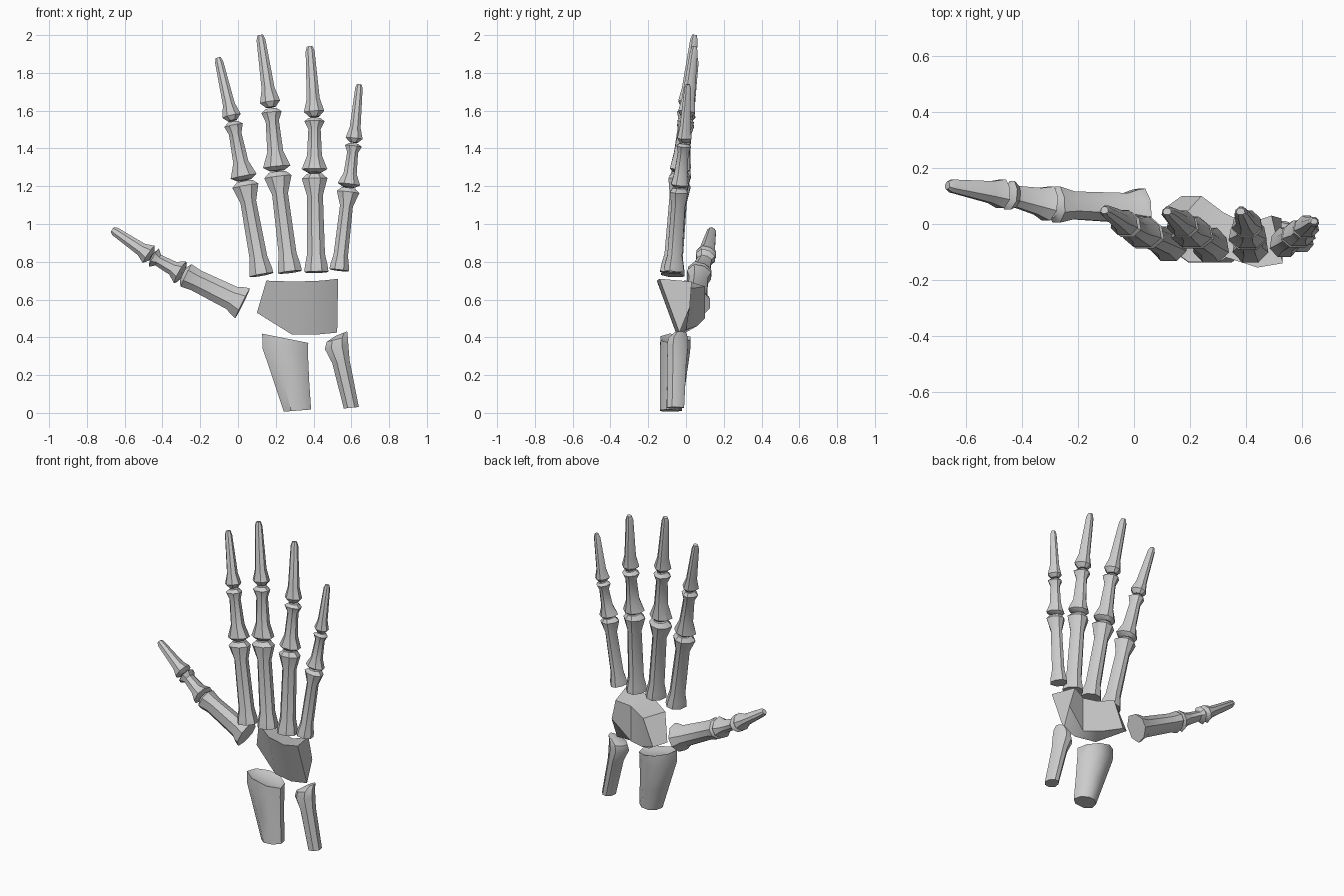
import bpy, bmesh, math
from mathutils import Vector

if "Cube" in bpy.data.objects:
    bpy.data.objects.remove(bpy.data.objects["Cube"])

bone = bpy.data.materials.new("bone grey")
bone.diffuse_color = (0.6, 0.6, 0.6, 1)
bone.use_nodes = True
bone.node_tree.nodes["Principled BSDF"].inputs["Base Color"].default_value = bone.diffuse_color


def loft(name, rings, angle=35):
    """Skin a row of equal rings and cap both ends."""
    bm = bmesh.new()
    rows = [[bm.verts.new(p) for p in r] for r in rings]
    n = len(rows[0])
    for a, b in zip(rows, rows[1:]):
        for i in range(n):
            j = (i + 1) % n
            bm.faces.new((a[i], a[j], b[j], b[i]))
    bm.faces.new(rows[0][::-1])
    bm.faces.new(rows[-1])
    bmesh.ops.recalc_face_normals(bm, faces=bm.faces)
    me = bpy.data.meshes.new(name)
    bm.to_mesh(me)
    bm.free()
    me.materials.append(bone)
    ob = bpy.data.objects.new(name, me)
    bpy.context.collection.objects.link(ob)
    bpy.ops.object.select_all(action='DESELECT')
    ob.select_set(True)
    bpy.context.view_layer.objects.active = ob
    bpy.ops.object.shade_smooth_by_angle(angle=math.radians(angle))


def ring(c, u, v, w, d, n=8):
    """Rounded section with half width w and half depth d, wider on the front."""
    pts = []
    for i in range(n):
        a = 2 * math.pi * (i + 0.5) / n
        ca, sa = math.cos(a) / 0.924, math.sin(a) / 0.924
        pts.append(c + u * w * ca * (0.93 - 0.17 * sa) + v * d * sa)
    return pts


def long_bone(name, a, b, profile):
    """Profile rows are (position along the bone, half width, half depth)."""
    a, b = Vector(a), Vector(b)
    axis = (b - a).normalized()
    u = Vector((0, 1, 0)).cross(axis).normalized()
    v = axis.cross(u)
    loft(name, [ring(a.lerp(b, t), u, v, w, d) for t, w, d in profile])


def digit(name, base, knuckle, joint, tip, w0, w1, w2, depth):
    """Metacarpal, phalanx and fingertip bone between four joints."""
    base, knuckle, joint, tip = map(Vector, (base, knuckle, joint, tip))
    s = depth
    long_bone(name + "_metacarpal", base, knuckle, [
        (0, w0, .062 * s), (.07, w0 * .93, .058 * s), (.18, w0 * .74, .046 * s),
        (.78, w0 * .66, .043 * s), (.95, w1, .056 * s), (1, w1 * .6, .04 * s)])
    long_bone(name + "_phalanx", knuckle, joint, [
        (.02, w1 * .55, .035 * s), (.08, w1, .054 * s), (.32, w1 * .58, .042 * s),
        (.80, w1 * .48, .033 * s), (.94, w2, .045 * s), (1, w2 * .55, .03 * s)])
    long_bone(name + "_fingertip", joint, tip, [
        (.02, w2 * .5, .028 * s), (.09, w2, .045 * s), (.27, w2 * .64, .034 * s),
        (.93, w2 * .44, .02 * s), (1, w2 * .28, .012 * s)])


# Four fingers and the thumb
digit("index", (.125, -.07, .73), (.035, -.03, 1.225), (-.027, 0, 1.54),
      (-.105, .05, 1.88), .064, .07, .05, 1)
digit("middle", (.275, -.075, .745), (.208, -.03, 1.275), (.175, .0, 1.61),
      (.118, .045, 2.0), .064, .073, .054, 1)
digit("ring", (.415, -.075, .745), (.405, -.035, 1.265), (.405, 0, 1.56),
      (.38, .045, 1.94), .064, .068, .054, 1)
digit("little", (.535, -.065, .755), (.585, -.035, 1.19), (.612, -.01, 1.425),
      (.642, .01, 1.74), .052, .06, .045, .85)
digit("thumb", (.025, .055, .58), (-.29, .07, .735), (-.452, .105, .825),
      (-.665, .138, .97), .088, .066, .055, 1.15)

# Wrist block: an arch hollow toward the palm, four corners per station
loft("wrist", [[Vector(p) for p in s] for s in (
    ((.15, 0, .70), (.10, .05, .53), (.17, .10, .50), (.24, .10, .67)),
    ((.30, -.11, .695), (.285, -.02, .415), (.28, .06, .46), (.32, .04, .66)),
    ((.44, -.155, .70), (.42, -.05, .415), (.40, 0, .44), (.40, 0, .67)),
    ((.53, -.14, .71), (.525, -.035, .425), (.525, .02, .56), (.49, .03, .695)))])


# Forearm bones: rings of (x, y, z) centre, half width, half depth, slope in x
def forearm(name, rows):
    rings = []
    for x, y, z, w, d, slope in rows:
        u = Vector((1, 0, slope))
        rings.append(ring(Vector((x, y, z)), u, Vector((0, 1, 0)), w, d))
    loft(name, rings, 40)


forearm("radius", [
    (.315, -.08, .012, .072, .058, .08), (.285, -.07, .16, .092, .068, .05),
    (.25, -.058, .33, .12, .08, -.1), (.25, -.055, .395, .122, .08, -.2),
    (.24, -.055, .385, .08, .05, -.2)])
forearm("ulna", [
    (.60, -.055, .027, .04, .045, .1), (.545, -.048, .27, .046, .05, .15),
    (.522, -.045, .35, .062, .056, .2), (.525, -.042, .39, .056, .052, .25),
    (.548, -.03, .42, .03, .032, .4)])
